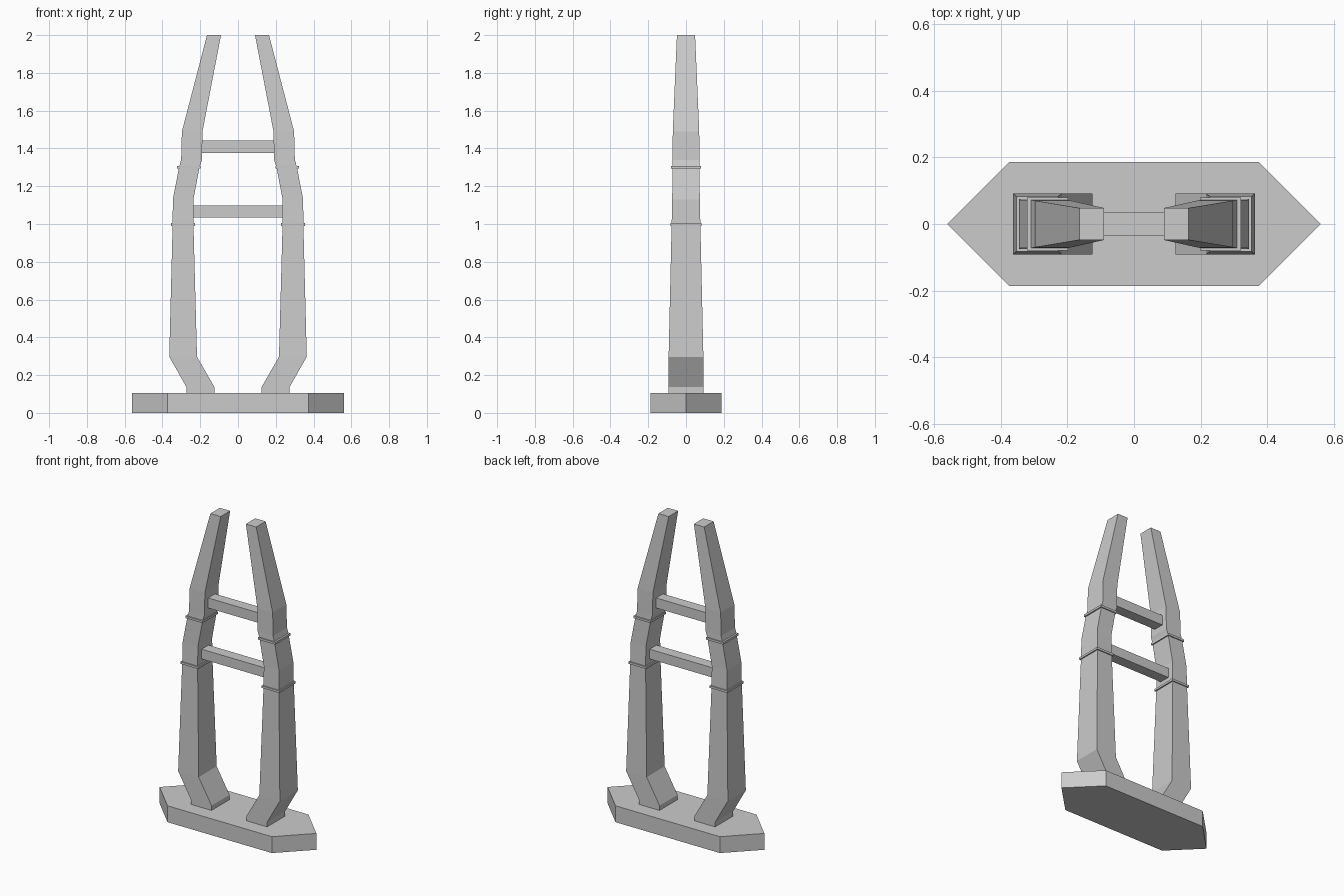
import bpy, bmesh

if "Cube" in bpy.data.objects:
    bpy.data.objects.remove(bpy.data.objects["Cube"])


def loft(name, rings, mirror=False):
    """Skin equal-sided rings of points, cap both ends, optionally mirror in x."""
    bm = bmesh.new()
    loops = [[bm.verts.new(p) for p in ring] for ring in rings]
    n = len(loops[0])
    for a, b in zip(loops, loops[1:]):
        for i in range(n):
            j = (i + 1) % n
            bm.faces.new((a[i], a[j], b[j], b[i]))
    bm.faces.new(loops[0][::-1])
    bm.faces.new(loops[-1])
    bmesh.ops.recalc_face_normals(bm, faces=bm.faces[:])
    mesh = bpy.data.meshes.new(name)
    bm.to_mesh(mesh)
    bm.free()
    ob = bpy.data.objects.new(name, mesh)
    bpy.context.collection.objects.link(ob)
    if mirror:
        ob.modifiers.new("Mirror", 'MIRROR').use_mirror_merge = False
    return ob


def rect(z, x0, x1, y):
    return [(x0, -y, z), (x1, -y, z), (x1, y, z), (x0, y, z)]


# Pointed hexagonal foundation
hexagon = [(-0.561, 0), (-0.374, -0.187), (0.374, -0.187),
           (0.561, 0), (0.374, 0.187), (-0.374, 0.187)]
loft("foundation", [[(x, y, z) for x, y in hexagon] for z in (0, 0.106)])

# Bent, tapering tower legs: height, inner x, outer x, half depth
leg = [(0.10, 0.125, 0.273, 0.092),
       (0.137, 0.125, 0.273, 0.092),
       (0.297, 0.217, 0.364, 0.092),
       (1.00, 0.236, 0.346, 0.076),
       (1.13, 0.236, 0.345, 0.073),
       (1.30, 0.204, 0.312, 0.072),
       (1.34, 0.191, 0.301, 0.071),
       (1.49, 0.188, 0.297, 0.070),
       (2.00, 0.090, 0.164, 0.048)]
loft("tower_legs", [rect(*s) for s in leg], mirror=True)

# Thin collars around the legs
for name, z, x0, x1, y in (("lower_collars", 0.990, 0.227, 0.354, 0.083),
                           ("upper_collars", 1.293, 0.198, 0.322, 0.079)):
    loft(name, [rect(z, x0, x1, y), rect(z + 0.014, x0, x1, y)], mirror=True)

# Cross beams between the legs
for name, z0, z1, x in (("lower_beam", 1.035, 1.098, 0.245),
                        ("upper_beam", 1.377, 1.442, 0.200)):
    loft(name, [rect(z0, -x, x, 0.035), rect(z1, -x, x, 0.035)])
